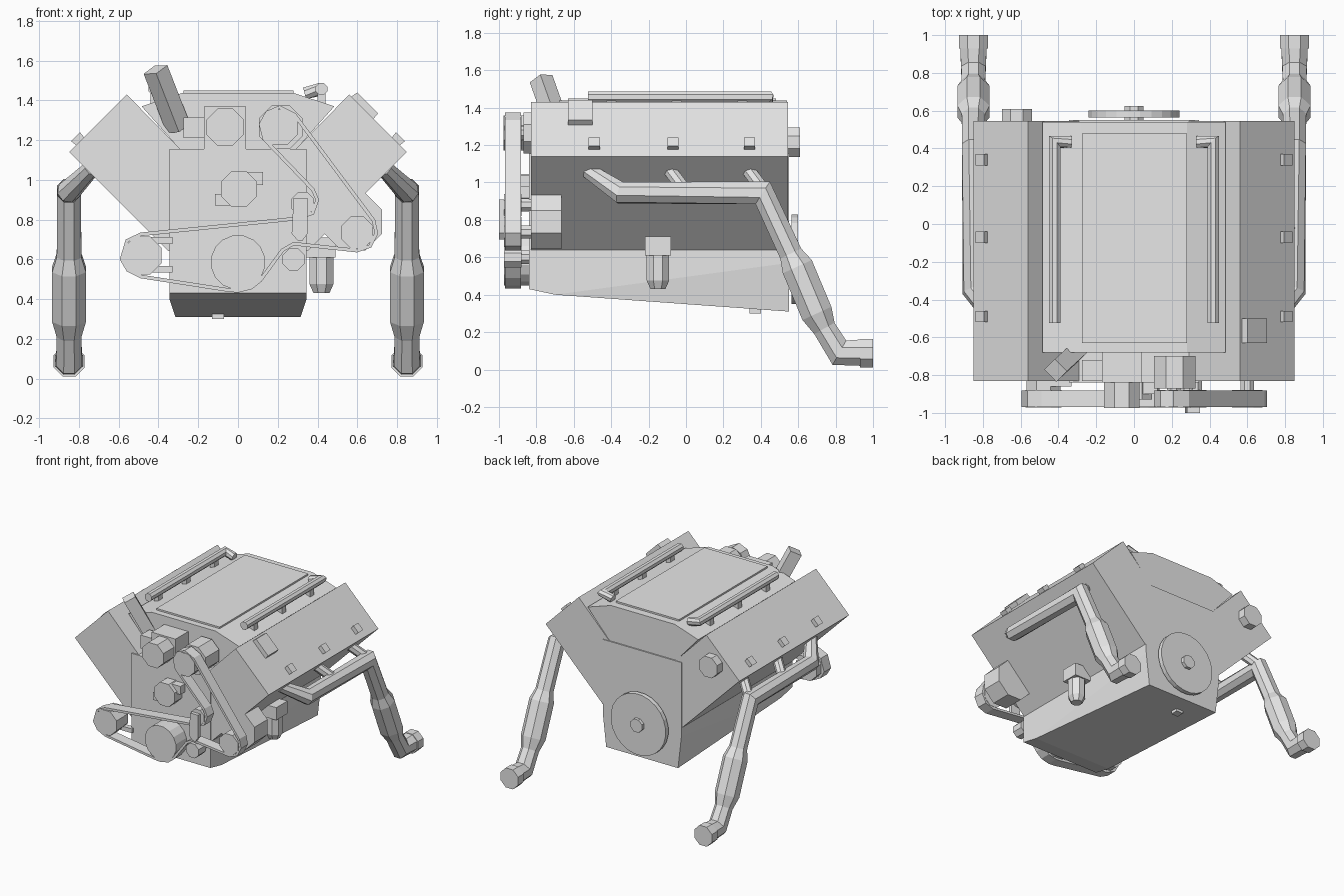
import bpy, bmesh, math
from mathutils import Vector

cube = bpy.data.objects.get("Cube")
if cube:
    bpy.data.objects.remove(cube, do_unlink=True)

metal = bpy.data.materials.new("light_grey_metal")
metal.use_nodes = True
metal.diffuse_color = (0.8, 0.8, 0.8, 1)
metal.node_tree.nodes["Principled BSDF"].inputs["Base Color"].default_value = (0.8, 0.8, 0.8, 1)


def finish(name, bm):
    bmesh.ops.recalc_face_normals(bm, faces=bm.faces)
    mesh = bpy.data.meshes.new(name)
    bm.to_mesh(mesh)
    bm.free()
    mesh.materials.append(metal)
    obj = bpy.data.objects.new(name, mesh)
    bpy.context.collection.objects.link(obj)
    return obj


def hull(name, points):
    """Convex solid around a few corner points."""
    bm = bmesh.new()
    for p in points:
        bm.verts.new(p)
    bmesh.ops.convex_hull(bm, input=bm.verts)
    bmesh.ops.dissolve_limit(bm, angle_limit=0.01, verts=bm.verts, edges=bm.edges)
    return finish(name, bm)


def prism(name, profile, y0, y1):
    """Convex x/z profile extruded along y."""
    return hull(name, [(x, y, z) for x, z in profile for y in (y0, y1)])


def box(name, x0, x1, y0, y1, z0, z1):
    return prism(name, [(x0, z0), (x1, z0), (x1, z1), (x0, z1)], y0, y1)


def tube(name, path, radii, sides=8, ref=(1, 0, 0)):
    """Faceted pipe with mitred bends and one radius per path point."""
    pts = [Vector(p) for p in path]
    if not isinstance(radii, (list, tuple)):
        radii = [radii] * len(pts)
    dirs = [(b - a).normalized() for a, b in zip(pts, pts[1:])]
    bm = bmesh.new()
    rings = []
    for i, (p, r) in enumerate(zip(pts, radii)):
        d = dirs[max(i - 1, 0)]
        t = (d + dirs[min(i, len(dirs) - 1)]).normalized()
        u = Vector(ref)
        u = (u - d * u.dot(d)).normalized()
        w = d.cross(u)
        r /= math.cos(math.pi / sides)
        ring = []
        for k in range(sides):
            a = math.tau * (k + 0.5) / sides
            o = (u * math.cos(a) + w * math.sin(a)) * r
            ring.append(bm.verts.new(p + o - d * (o.dot(t) / d.dot(t))))
        rings.append(ring)
    for a, b in zip(rings, rings[1:]):
        for k in range(sides):
            j = (k + 1) % sides
            bm.faces.new((a[k], a[j], b[j], b[k]))
    bm.faces.new(rings[0])
    bm.faces.new(rings[-1])
    return finish(name, bm)


def disc(name, x, z, r, y0, y1, sides=8):
    return tube(name, [(x, y0, z), (x, y1, z)], r, sides)


def belt(name, outline, thick, y0, y1):
    """Closed flat band following a clockwise x/z outline."""
    bm = bmesh.new()
    n = len(outline)
    rings = []
    for i, (x, z) in enumerate(outline):
        (ax, az), (bx, bz) = outline[i - 1], outline[(i + 1) % n]
        inward = Vector((bz - az, ax - bx)).normalized() * thick
        ix, iz = x + inward.x, z + inward.y
        rings.append([bm.verts.new(c) for c in
                      ((x, y0, z), (x, y1, z), (ix, y1, iz), (ix, y0, iz))])
    for i in range(n):
        a, b = rings[i], rings[(i + 1) % n]
        for k in range(4):
            j = (k + 1) % 4
            bm.faces.new((a[k], a[j], b[j], b[k]))
    return finish(name, bm)


# Crankcase with the sloping, tapered sump
block = []
for s in (-1, 1):
    block += [(s * 0.345, y, z) for y, z in
              ((-0.84, 1.155), (-0.84, 0.43), (-0.7, 0.4), (0.55, 1.155), (0.55, 0.57))]
    block.append((s * 0.315, 0.55, 0.31))
hull("engine_block", block)
box("drain_plug", -0.13, -0.07, 0.34, 0.4, 0.3, 0.36)

# Intake cover filling the valley, with a raised lid
prism("intake_cover", [(s * x, z) for s in (-1, 1) for x, z in
                       ((0.485, 1.37), (0.28, 1.437), (0.27, 1.13))], -0.68, 0.54)
box("intake_lid", -0.275, 0.28, -0.63, 0.48, 1.42, 1.45)

for s, side in ((-1, "right"), (1, "left")):
    # Cylinder bank and the small blocks on its outer face
    prism(side + "_cylinder_bank", [(s * x, z) for x, z in
          ((0.85, 1.14), (0.56, 1.43), (0.07, 0.93), (0.35, 0.64))], -0.83, 0.545)
    for y in (-0.49, -0.07, 0.34):
        prism(side + "_bank_lug", [(s * x, z) for x, z in
              ((0.775, 1.215), (0.795, 1.24), (0.84, 1.195), (0.815, 1.175))], y - 0.03, y + 0.03)

    # Fuel rail with feet
    x = s * 0.42
    tube(side + "_fuel_rail", [(x, -0.525, 1.457), (x, 0.435, 1.457), (s * 0.335, 0.435, 1.435)],
         0.03, ref=(0, 0, 1))
    for y in (-0.4, -0.05, 0.3):
        box(side + "_rail_foot", x - 0.02, x + 0.02, y - 0.025, y + 0.025, 1.36, 1.45)

    # Exhaust manifold, catalytic bulge and outlet
    x = s * 0.85
    path = [(s * 0.735, -0.52, 1.06), (x, -0.35, 0.945), (x, 0.41, 0.945), (x, 0.56, 0.62),
            (x, 0.595, 0.55), (x, 0.70, 0.3), (x, 0.74, 0.22), (x, 0.82, 0.09), (x, 0.93, 0.09)]
    tube(side + "_exhaust_pipe", path,
         [0.04, 0.055, 0.06, 0.062, 0.085, 0.085, 0.062, 0.065, 0.07])
    disc(side + "_exhaust_flange", x, 0.087, 0.077, 0.93, 1.0)
    for y in (-0.09, 0.33):
        tube(side + "_exhaust_runner", [(s * 0.73, y, 1.07), (x, y + 0.09, 0.95)], 0.035)

# Cap plate and filler neck
prism("bank_cap_plate", [(0.565, 1.415), (0.6, 1.44), (0.705, 1.335), (0.68, 1.305)], -0.63, -0.5)
tube("oil_filler_neck", [(-0.3, -0.67, 1.26), (-0.415, -0.775, 1.555)], 0.045, 4, (1, -1, 0))

# Flywheel and the rear bank plug
disc("flywheel", 0, 0.59, 0.24, 0.565, 0.6, 24)
disc("flywheel_hub", 0, 0.59, 0.05, 0.54, 0.625)
disc("rear_bank_plug", -0.62, 1.215, 0.08, 0.53, 0.61)

# Oil filter on the left side
box("oil_filter_mount", 0.33, 0.49, -0.22, -0.08, 0.61, 0.71)
tube("oil_filter", [(0.42, -0.15, z) for z in (0.62, 0.475, 0.43)], [0.06, 0.06, 0.04])

# Water neck and pump details on the front
box("water_neck", -0.17, 0.04, -0.84, -0.67, 1.15, 1.37)
box("water_neck_outlet", -0.275, -0.165, -0.83, -0.72, 1.21, 1.315)
disc("water_neck_pulley", -0.065, 1.265, 0.093, -0.975, -0.83)
disc("water_pump", 0.005, 0.955, 0.09, -0.93, -0.83)
box("pump_upper_bracket", 0.04, 0.125, -0.9, -0.83, 0.975, 1.04)
box("pump_lower_bracket", -0.115, -0.03, -0.9, -0.83, 0.87, 0.93)

# Belt-driven accessories: pulleys, shafts and bodies
pulleys = (("compressor", 0.21, 1.265, 0.09), ("alternator", 0.6, 0.735, 0.08),
           ("steering_pump", -0.48, 0.62, 0.095), ("idler", 0.325, 0.88, 0.058),
           ("tensioner", 0.28, 0.6, 0.055))
for name, x, z, r in pulleys:
    disc(name + "_pulley", x, z, r, -0.972, -0.88)
    disc(name + "_shaft", x, z, 0.035, -0.9, -0.8)
disc("crank_pulley", 0, 0.585, 0.135, -0.972, -0.84, 16)
disc("compressor_body", 0.215, 1.265, 0.11, -0.87, -0.7)
disc("alternator_body", 0.58, 0.79, 0.145, -0.83, -0.665)
box("alternator_mount", 0.4, 0.56, -0.82, -0.68, 0.75, 0.85)
disc("steering_pump_body", -0.48, 0.62, 0.09, -0.88, -0.82)
for z in (0.55, 0.695):
    box("steering_pump_bracket", -0.46, -0.33, -0.86, -0.82, z - 0.017, z + 0.017)
prism("tensioner_arm", [(0.28, 0.91), (0.35, 0.91), (0.35, 0.73), (0.325, 0.695),
                        (0.3, 0.695), (0.27, 0.73)], -1.0, -0.97)

# Serpentine belt around all pulleys
belt("serpentine_belt", [
    (-0.595, 0.6), (-0.565, 0.7), (-0.49, 0.735), (0.3, 0.815), (0.37, 0.84), (0.39, 0.9),
    (0.37, 0.945), (0.125, 1.2), (0.105, 1.28), (0.14, 1.345), (0.21, 1.375), (0.29, 1.335),
    (0.69, 0.8), (0.705, 0.73), (0.67, 0.66), (0.6, 0.635), (0.28, 0.67), (0.23, 0.64),
    (0.12, 0.49), (0.07, 0.45), (0, 0.433), (-0.05, 0.437), (-0.49, 0.505), (-0.56, 0.54)],
    0.018, -0.968, -0.882)
